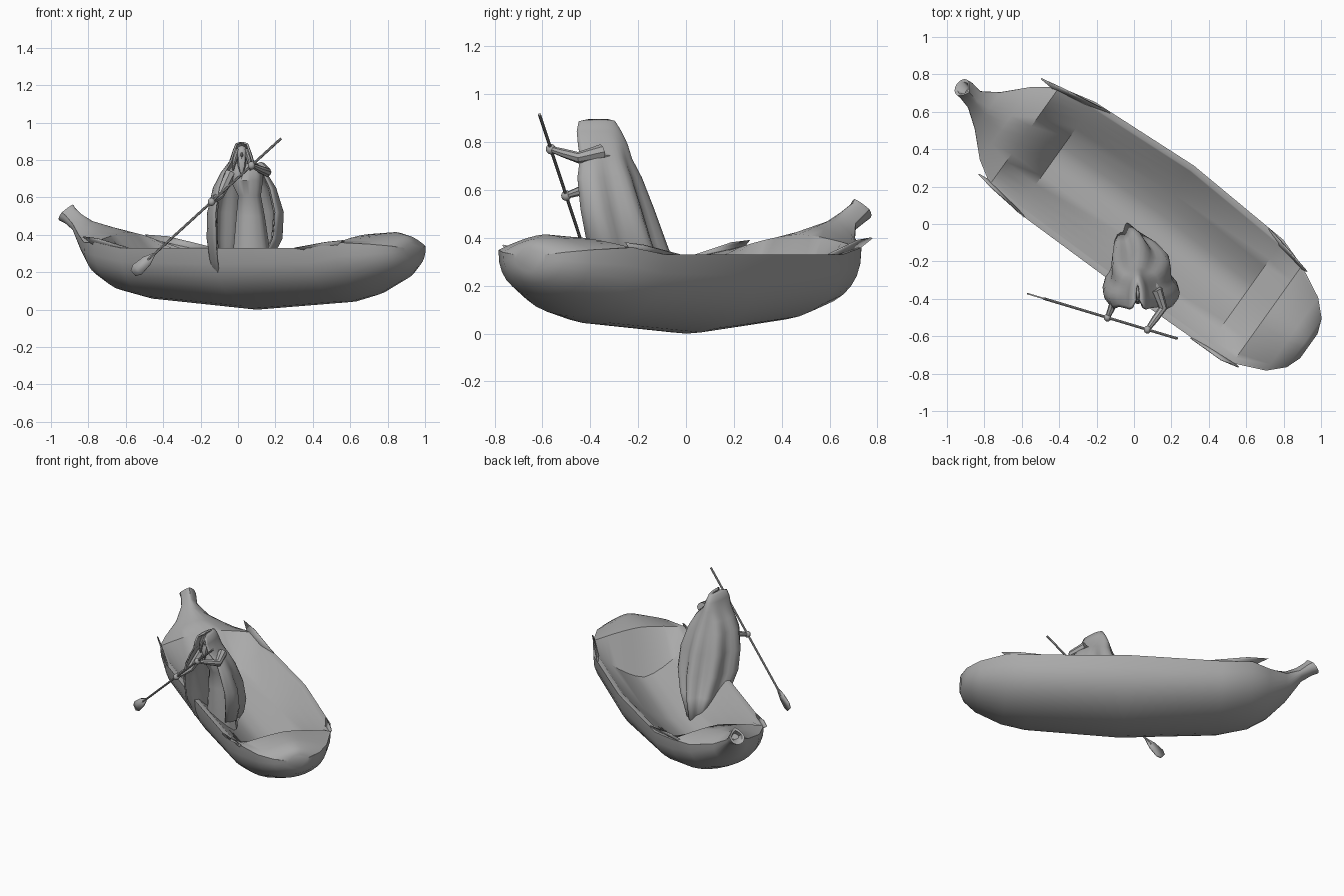
import bpy, bmesh, math
from mathutils import Vector

if "Cube" in bpy.data.objects:
    bpy.data.objects.remove(bpy.data.objects["Cube"])

grey = bpy.data.materials.new("plain_grey")
grey.use_nodes = True
COL = (0.4, 0.4, 0.4, 1)
grey.diffuse_color = COL
grey.node_tree.nodes["Principled BSDF"].inputs["Base Color"].default_value = COL

ALONG = Vector((0.814, -0.581, 0))   # boat axis, stem to bow
ACROSS = Vector((0.581, 0.814, 0))


def boat(u, v, z):
    return ALONG * u + ACROSS * v + Vector((0, 0, z))


def finish(name, bm, angle=40, thick=0):
    bmesh.ops.recalc_face_normals(bm, faces=bm.faces)
    me = bpy.data.meshes.new(name)
    bm.to_mesh(me)
    bm.free()
    me.materials.append(grey)
    ob = bpy.data.objects.new(name, me)
    bpy.context.collection.objects.link(ob)
    if thick:
        mod = ob.modifiers.new("thickness", 'SOLIDIFY')
        mod.thickness = thick
        mod.offset = 0
    bpy.ops.object.select_all(action='DESELECT')
    ob.select_set(True)
    bpy.context.view_layer.objects.active = ob
    bpy.ops.object.shade_smooth_by_angle(angle=math.radians(angle))
    return ob


def loft(name, rings, closed=True, caps=True, **kw):
    bm = bmesh.new()
    rows = [[bm.verts.new(p) for p in r] for r in rings]
    n = len(rows[0])
    for a, b in zip(rows, rows[1:]):
        for i in range(n if closed else n - 1):
            j = (i + 1) % n
            bm.faces.new((a[i], a[j], b[j], b[i]))
    if closed and caps:
        bm.faces.new(rows[0])
        bm.faces.new(rows[-1])
    return finish(name, bm, **kw)


def tube(name, pts, radii, sides=8):
    """Round limb or pole through the given points."""
    pts = [Vector(p) for p in pts]
    rings = []
    for i, p in enumerate(pts):
        d = (pts[min(i + 1, len(pts) - 1)] - pts[max(i - 1, 0)]).normalized()
        q = d.to_track_quat('Z', 'Y')
        rings.append([p + q @ Vector((math.cos(a), math.sin(a), 0)) * radii[i]
                      for a in (math.tau * k / sides for k in range(sides))])
    return loft(name, rings)


def ball(name, centre, size):
    bm = bmesh.new()
    bmesh.ops.create_uvsphere(bm, u_segments=16, v_segments=10, radius=1)
    for v in bm.verts:
        v.co = Vector(centre) + Vector(a * b for a, b in zip(v.co, size))
    return finish(name, bm)


# Hull: outer shell below, deck or hollow above, in one loop per station
def hull_ring(u, vc, hw, keel, edge, inner, mid, lean=0, n=16):
    pts = []
    for k in range(n + 1):
        a = math.pi * k / n
        pts.append((hw * math.cos(a), edge - (edge - keel) * max(math.sin(a), 0) ** 0.8))
    for k in range(n + 1):
        a = math.pi * (1 - k / n)
        c = math.cos(a)
        pts.append((inner * c, edge + (mid - edge) * (1 - abs(c) ** 1.5)))
    return [boat(u + lean * (z - edge), vc + v, z) for v, z in pts]


stations = [
    (-1.13, .06, .025, .485, .50, .024, .515, .9),
    (-1.16, .06, .035, .485, .52, .034, .545, .9),
    (-1.165, .06, .05, .475, .52, .049, .562, .9),
    (-1.14, .06, .052, .46, .505, .051, .545, .6),
    (-1.08, .045, .055, .42, .46, .054, .51, .4),
    (-.99, .04, .12, .27, .40, .118, .475),
    (-.87, .04, .24, .165, .36, .238, .445),
    (-.75, .045, .32, .10, .36, .31, .415),
    (-.55, .05, .36, .055, .33, .33, .12),
    (.08, .06, .38, .0, .33, .35, .09),
    (.70, .04, .355, .04, .33, .325, .12),
    (.86, .02, .32, .075, .36, .31, .405),
    (1.03, .012, .24, .15, .35, .238, .415),
    (1.11, .012, .16, .21, .34, .158, .395),
    (1.14, .012, .08, .26, .33, .078, .365),
]
loft("boat_hull", [hull_ring(*s) for s in stations], angle=45)


# Peel flaps folded over the rail corners
def flap(name, u0, u1, v0, v1, z1):
    bm = bmesh.new()
    corners = ((u0, v0, .33), (u1, v1, z1), (u1 + (u1 - u0) * .5, v1 * .93, z1 + .01),
               (u1, v1 * .9, z1 - .06))
    bm.faces.new([bm.verts.new(boat(*c)) for c in corners])
    finish(name, bm, thick=0.008)


flap("stem_flap_front", -.5, -.72, -.31, -.285, .38)
flap("stem_flap_back", -.45, -.72, .41, .37, .39)
flap("bow_flap_front", .6, .8, -.32, -.32, .36)
flap("bow_flap_back", .6, .8, .40, .355, .37)

# Cloak with hood, open at the front: height, centre, half width, front, back, fold
cloak = [
    (.892, .02, .008, -.385, -.33, 0), (.885, .02, .03, -.41, -.30, 0),
    (.845, .02, .045, -.41, -.275, 0), (.79, .02, .062, -.40, -.25, .01),
    (.73, .03, .115, -.39, -.235, .03), (.65, .035, .155, -.39, -.20, .06),
    (.52, .04, .185, -.37, -.155, .08), (.38, .035, .18, -.34, -.11, .1),
    (.25, .01, .14, -.27, -.06, .1), (.12, -.035, .07, -.16, -.01, .08),
]
folds = []
for z, cx, hw, yf, yb, f in cloak:
    row = []
    for k in range(33):
        a = math.radians(-20 + 220 * k / 32)
        r = 1 + f * math.cos(8 * a)
        row.append((cx + hw * r * math.cos(a), yf + (yb - yf) * r * math.sin(a), z))
    folds.append(row)
loft("hooded_cloak", folds, closed=False, angle=60, thick=0.01)

# Robe: height, centre x, centre y, half width, half depth
robe = [(.20, .065, -.28, .115, .085), (.33, .07, -.29, .095, .08), (.50, .065, -.305, .075, .06),
        (.61, .06, -.315, .06, .05), (.69, .045, -.34, .085, .065), (.745, .04, -.335, .09, .055),
        (.785, .025, -.345, .035, .035)]
loft("robe", [[(cx + w * (1 + .04 * math.cos(9 * a)) * math.cos(a), cy + d * math.sin(a), z)
               for a in (math.tau * k / 28 for k in range(28))] for z, cx, cy, w, d in robe])

# Head, nose, hair and beard
ball("head", (.02, -.365, .83), (.034, .042, .048))
ball("nose", (.02, -.41, .828), (.006, .01, .013))
tube("beard", [(.02, -.39, .81), (.02, -.407, .77), (.02, -.405, .70)], [.024, .022, .003])
for side, s in (("right", -1), ("left", 1)):
    tube(side + "_hair", [(.02 + s * .025, -.385, .86), (.02 + s * .037, -.395, .81),
                          (.02 + s * .047, -.39, .745)], [.01, .014, .005])

# Paddle
top, low = Vector((.23, -.612, .915)), Vector((-.56, -.375, .195))
shaft = (top - low).normalized()
tube("paddle_shaft", [top, low.lerp(top, .1)], [.007, .007])
wide = Vector((0, 0, 1)) - shaft * shaft.z
wide.normalize()
bm = bmesh.new()
outline = [(0, -.02), (.03, -.035), (.10, -.028), (.175, 0), (.10, .028), (.03, .035), (0, .02)]
bm.faces.new([bm.verts.new(low + shaft * s + wide * w) for s, w in outline])
finish("paddle_blade", bm, thick=0.008)

# Arms and hands gripping the shaft
arms = {
    "right": ((-.04, -.35, .73), (-.10, -.40, .61), low.lerp(top, .53)),
    "left": ((.12, -.35, .76), (.155, -.45, .735), low.lerp(top, .80)),
}
for side, (shoulder, elbow, hand) in arms.items():
    tube(side + "_arm", [shoulder, elbow, Vector(elbow).lerp(hand, .5), hand],
         [.032, .024, .019, .013])
    ball(side + "_hand", hand, (.02, .021, .022))
